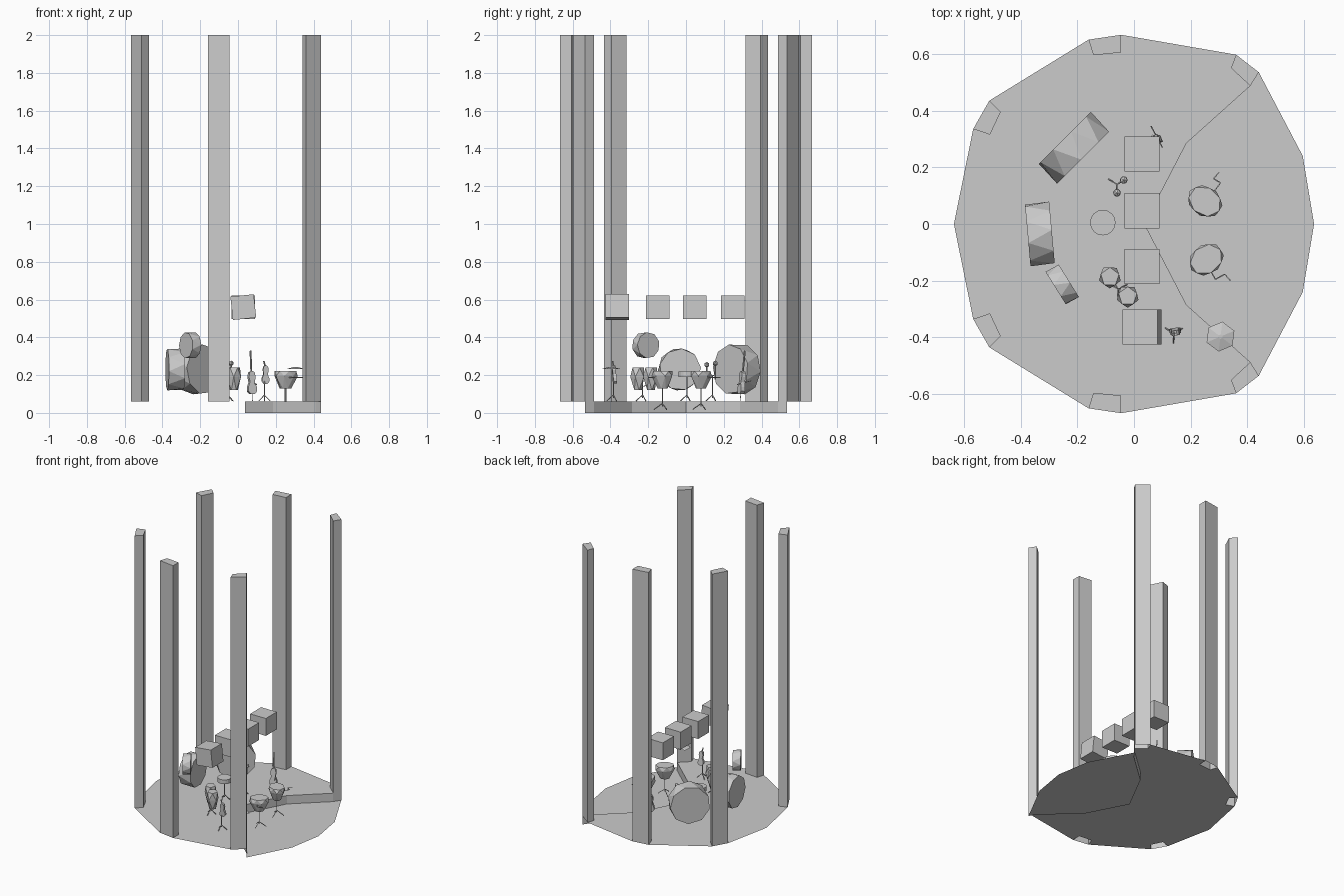
import bpy, bmesh
from math import sin, cos, pi, radians, atan2
from mathutils import Vector, Matrix

if "Cube" in bpy.data.objects:
    bpy.data.objects.remove(bpy.data.objects["Cube"])


def finish(bm, name, fix=True):
    if fix:
        bmesh.ops.recalc_face_normals(bm, faces=bm.faces)
    me = bpy.data.meshes.new(name)
    bm.to_mesh(me)
    bm.free()
    ob = bpy.data.objects.new(name, me)
    bpy.context.collection.objects.link(ob)
    return ob


def mirror_y(pts):
    return [(x, -y) for x, y in reversed(pts)]


def sheet(name, pts, z):
    bm = bmesh.new()
    f = bm.faces.new([bm.verts.new((x, y, z)) for x, y in pts])
    f.normal_update()
    if f.normal.z < 0:
        f.normal_flip()
    return finish(bm, name, False)


def lathe(name, prof, n, loc, axis=(0, 0, 1), twist=0.0, scale=(1, 1, 1), spin=0.0):
    """Faceted solid from (radius, height) rings, each turned by twist."""
    bm = bmesh.new()
    rings = []
    for k, (r, z) in enumerate(prof):
        rings.append([bm.verts.new((r * scale[0] * cos(2 * pi * (i + twist * k) / n),
                                    r * scale[1] * sin(2 * pi * (i + twist * k) / n), z))
                      for i in range(n)])
    for a, b in zip(rings, rings[1:]):
        for i in range(n):
            j = (i + 1) % n
            bm.faces.new((a[i], a[j], b[i]))
            bm.faces.new((a[j], b[j], b[i]))
    bm.faces.new(rings[0])
    bm.faces.new(rings[-1])
    q = Vector((0, 0, 1)).rotation_difference(Vector(axis).normalized()).to_matrix().to_4x4()
    bm.transform(Matrix.Translation(loc) @ q @ Matrix.Rotation(spin, 4, 'Z'))
    return finish(bm, name)


def rod(name, a, b, r=0.0025):
    a, b = Vector(a), Vector(b)
    return lathe(name, [(r, 0), (r, (b - a).length)], 4, a, b - a)


def tripod(name, x, y, z0, z1, spread=0.035):
    rod(name + "_pole", (x, y, z0 + 0.02), (x, y, z1))
    for i in range(3):
        t = 2 * pi * i / 3 + 0.5
        rod(name + "_leg", (x, y, z0 + 0.035),
            (x + spread * cos(t), y + spread * sin(t), z0 + 0.003))


# columns: open-bottomed posts on the stage rim
col_side = [(0.36, 0.597), (0.44, 0.535), (0.41, 0.487), (0.342, 0.55)]
col_back = [(-0.16, 0.65), (-0.045, 0.667), (-0.045, 0.605), (-0.143, 0.595)]
col_left = [(-0.567, 0.335), (-0.51, 0.435), (-0.47, 0.395), (-0.508, 0.315)]
for base in (col_side, col_back, col_left):
    for pts in (base, mirror_y(base)):
        bm = bmesh.new()
        lo = [bm.verts.new((x, y, 0.06)) for x, y in pts]
        hi = [bm.verts.new((x, y, 2.0)) for x, y in pts]
        for i in range(4):
            j = (i + 1) % 4
            bm.faces.new((lo[i], lo[j], hi[j], hi[i]))
        bm.faces.new(hi)
        finish(bm, "column")

# stage floors and the step between them
step_half = [(0.185, 0.285), (0.41, 0.487)]
riser = mirror_y(step_half + [(0.44, 0.535)]) + [(0.037, 0)] + step_half + [(0.44, 0.535)]
rim = [(0.41, 0.487), (0.342, 0.55), (0.36, 0.597), (-0.045, 0.667), (-0.045, 0.605),
       (-0.143, 0.595), (-0.16, 0.65), (-0.51, 0.435), (-0.47, 0.395), (-0.508, 0.315),
       (-0.567, 0.335)]
upper = [(0.037, 0), (0.185, 0.285)] + rim + [(-0.635, 0)] + mirror_y(rim) + [(0.185, -0.285)]
sheet("upper_floor", upper, 0.06)
sheet("lower_floor", riser + [(0.595, 0.24), (0.635, 0), (0.595, -0.24)], 0)
bm = bmesh.new()
lo = [bm.verts.new((x, y, 0)) for x, y in riser]
hi = [bm.verts.new((x, y, 0.06)) for x, y in riser]
for i in range(len(riser) - 1):
    bm.faces.new((lo[i], hi[i], hi[i + 1], lo[i + 1]))
finish(bm, "step_riser", False)

# hanging cubes, the front one tilted
for y, tilt in ((0.247, 0), (0.047, 0), (-0.15, 0), (-0.363, -6)):
    bm = bmesh.new()
    bmesh.ops.create_cube(bm, size=0.124)
    bm.transform(Matrix.Translation((0.028, y, 0.56)) @ Matrix.Rotation(radians(tilt), 4, 'Y'))
    finish(bm, "hanging_cube")


# big drums lying on their sides
def side_drum(name, loc, r, depth, axis, n=9):
    lathe(name, [(r, -depth / 2), (r, depth / 2)], n, loc, axis, 0.5)


side_drum("bass_drum_large", (-0.212, 0.269, 0.23), 0.132, 0.095, (0.7, -0.7, 0))
side_drum("bass_drum_medium", (-0.332, -0.035, 0.23), 0.111, 0.086, (0.996, 0.09, 0))
side_drum("raised_drum", (-0.253, -0.213, 0.358), 0.069, 0.053, (0.85, 0.53, 0))

# conga pair
for x, y in ((-0.085, -0.187), (-0.022, -0.255)):
    lathe("conga", [(0.022, 0.12), (0.04, 0.19), (0.034, 0.24)], 5, (x, y, 0), twist=0.5, spin=0.3)
    rod("conga_arm", (x, y, 0.15), (-0.055, -0.23, 0.14))
tripod("conga_stand", -0.055, -0.23, 0.06, 0.15)

# snare drum
lathe("snare_drum", [(0.045, 0.19), (0.045, 0.22)], 16, (-0.11, 0.005, 0))
tripod("snare_stand", -0.11, 0.005, 0.06, 0.19)

# maraca pair
tripod("maraca_stand", -0.06, 0.14, 0.06, 0.2)
for x, y, z in ((-0.06, 0.11, 0.255), (-0.036, 0.155, 0.262)):
    bm = bmesh.new()
    bmesh.ops.create_icosphere(bm, subdivisions=1, radius=0.015)
    bm.transform(Matrix.Translation((x, y, z)))
    finish(bm, "maraca_head")
    rod("maraca_handle", (x, y, z), (x - 0.005, y, z - 0.085), 0.004)
    rod("maraca_arm", (x - 0.003, y, z - 0.06), (-0.06, 0.14, 0.195))

# bowl drums on the lower floor with crank handles
for x, y, s in ((0.25, 0.08, 1), (0.255, -0.125, -1)):
    lathe("bowl_drum", [(0.03, 0.13), (0.062, 0.195), (0.058, 0.222)], 7, (x, y, 0), twist=0.5,
          scale=(1.05, 0.85, 1), spin=-0.6 * s)
    tripod("bowl_stand", x, y, 0.015, 0.14, 0.045)
    if s > 0:
        crank = [(0.275, 0.105), (0.305, 0.145), (0.28, 0.16), (0.3, 0.182)]
    else:
        crank = [(0.27, -0.165), (0.287, -0.195), (0.32, -0.177), (0.34, -0.2)]
    for a, b in zip(crank, crank[1:]):
        rod("bowl_crank", (*a, 0.187), (*b, 0.187))

# cymbal
lathe("cymbal", [(0.053, 0.232), (0.008, 0.244)], 6, (0.305, -0.397, 0), spin=0.4)


# stringed instruments: waisted body, neck and spike
def fiddle(name, loc, h, tilt, lean):
    half = [(0.1, 0), (0.2, 0.12), (0.19, 0.3), (0.11, 0.5), (0.15, 0.72), (0.12, 0.9), (0.04, 0.97)]
    outline = half + [(-x, z) for x, z in reversed(half)]
    rot = Matrix.Rotation(tilt, 4, 'Z') @ Matrix.Rotation(lean, 4, 'X')
    m = Matrix.Translation(loc) @ rot
    bm = bmesh.new()
    f = bm.faces.new([bm.verts.new((x * h, -0.09 * h, z * h)) for x, z in outline])
    ext = bmesh.ops.extrude_face_region(bm, geom=[f])
    bmesh.ops.translate(bm, vec=(0, 0.18 * h, 0),
                        verts=[v for v in ext["geom"] if isinstance(v, bmesh.types.BMVert)])
    bm.transform(m)
    finish(bm, name + "_body")
    return m


m = fiddle("cello", (0.075, 0.29, 0.1), 0.125, 0.4, -0.1)
rod("cello_neck", m @ Vector((0, 0, 0.11)), m @ Vector((0, 0, 0.23)), 0.005)
rod("cello_spike", m @ Vector((0, 0, 0)), m @ Vector((0, 0, -0.038)))
rod("cello_bow", (0.06, 0.345, 0.17), (0.1, 0.27, 0.15))
m = fiddle("violin", (0.145, -0.375, 0.155), 0.1, 0.15, 0.1)
rod("violin_neck", m @ Vector((0, 0, 0.08)), m @ Vector((-0.01, 0, 0.12)), 0.004)
tripod("violin_stand", 0.14, -0.385, 0.06, 0.17)
